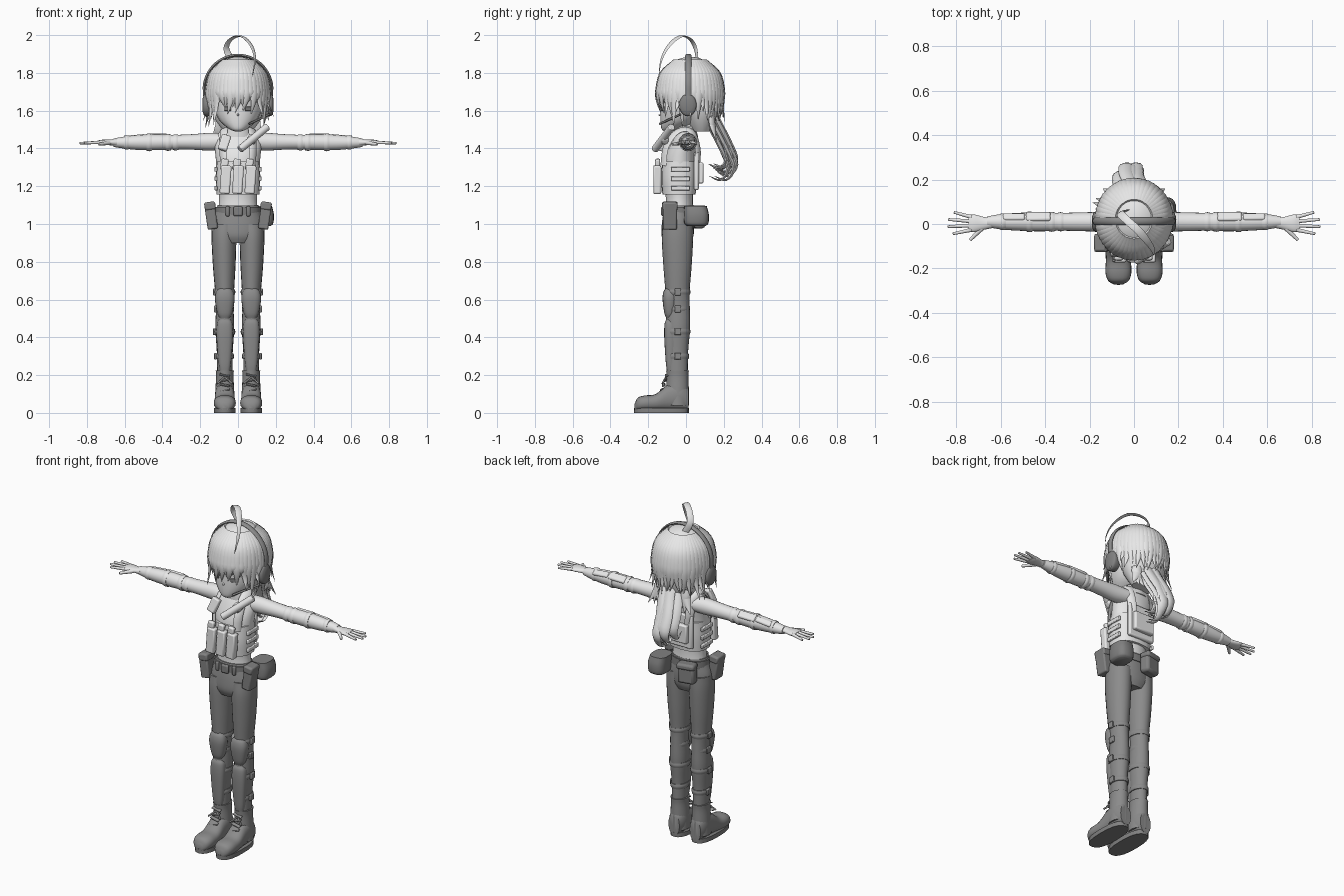
import bpy, bmesh, random
from math import sin, cos, pi, radians, copysign
from mathutils import Vector, Euler

random.seed(4)
default = bpy.data.objects.get("Cube")
if default:
    bpy.data.objects.remove(default, do_unlink=True)


def material(name, value):
    mat = bpy.data.materials.new(name)
    mat.use_nodes = True
    colour = (value, value, value, 1)
    mat.diffuse_color = colour
    mat.node_tree.nodes["Principled BSDF"].inputs["Base Color"].default_value = colour
    return mat


LIGHT = material("light grey", 0.8)
DARK = material("trouser grey", 0.26)
GEAR = material("gear grey", 0.22)


def finish(name, bm, mat, bevel=0, angle=50):
    """Turn a bmesh into a smooth shaded object."""
    bmesh.ops.recalc_face_normals(bm, faces=bm.faces[:])
    mesh = bpy.data.meshes.new(name)
    bm.to_mesh(mesh)
    bm.free()
    mesh.materials.append(mat)
    obj = bpy.data.objects.new(name, mesh)
    bpy.context.collection.objects.link(obj)
    if bevel:
        mod = obj.modifiers.new("Bevel", "BEVEL")
        mod.width, mod.segments = bevel, 2
    bpy.ops.object.select_all(action="DESELECT")
    obj.select_set(True)
    bpy.context.view_layer.objects.active = obj
    bpy.ops.object.shade_smooth_by_angle(angle=radians(angle))
    return obj


def skin(name, bodies, mat, angle=50):
    """Skin each body, a list of point rings, into a capped tube."""
    bm = bmesh.new()
    for rings in bodies:
        loops = [[bm.verts.new(p) for p in ring] for ring in rings]
        count = len(loops[0])
        for low, high in zip(loops, loops[1:]):
            for i in range(count):
                j = (i + 1) % count
                bm.faces.new((low[i], low[j], high[j], high[i]))
        bm.faces.new(loops[0])
        bm.faces.new(loops[-1])
    return finish(name, bm, mat, angle=angle)


def smooth(points, steps=4):
    """Sample a flowing curve through the points."""
    pts = [Vector(p) for p in points]
    pts = [pts[0] * 2 - pts[1]] + pts + [pts[-1] * 2 - pts[-2]]
    out = []
    for a, b, c, d in zip(pts, pts[1:], pts[2:], pts[3:]):
        for k in range(steps):
            t = k / steps
            out.append((b * 2 + (c - a) * t + (a * 2 - b * 5 + c * 4 - d) * t * t
                        + (b * 3 - a - c * 3 + d) * t ** 3) / 2)
    return out + [pts[-2]]


def loft(name, axis, sections, mat, power=1, count=20):
    """Sections are (position on axis, centre a, centre b, radius a, radius b)."""
    def bend(v):
        return copysign(abs(v) ** power, v)
    spots = smooth([s[:3] for s in sections])
    sizes = smooth([(s[3], s[4], 0) for s in sections])
    rings = []
    for (t, ca, cb), (ra, rb, _) in zip(spots, sizes):
        ring = []
        for i in range(count):
            turn = 2 * pi * i / count
            a, b = ca + ra * bend(cos(turn)), cb + rb * bend(sin(turn))
            ring.append({"x": (t, a, b), "y": (a, t, b), "z": (a, b, t)}[axis])
        rings.append(ring)
    return skin(name, [rings], mat)


def strand(points, width, thick, centre, taper=True):
    """Rings of a flat lock that faces away from the centre."""
    path, rings = smooth(points), []
    last = len(path) - 1
    for i, p in enumerate(path):
        along = (path[min(i + 1, last)] - path[max(i - 1, 0)]).normalized()
        across = along.cross(p - Vector(centre)).normalized()
        outward = across.cross(along)
        scale = min(1, 2.2 * (1 - i / last) + 0.04) if taper else 1
        rings.append([p + (across * cos(k * pi / 4) * width
                           + outward * sin(k * pi / 4) * thick) * scale for k in range(8)])
    return rings


def box(name, place, size, mat, turn=(0, 0, 0), bevel=0.008):
    bm = bmesh.new()
    bmesh.ops.create_cube(bm, size=1)
    bmesh.ops.scale(bm, vec=size, verts=bm.verts)
    obj = finish(name, bm, mat, bevel)
    obj.location = place
    obj.rotation_euler = Euler([radians(d) for d in turn])
    return obj


def rod(name, start, end, radius, mat, tip=None):
    start, end = Vector(start), Vector(end)
    bm = bmesh.new()
    bmesh.ops.create_cone(bm, segments=14, cap_ends=True, radius1=radius,
                          radius2=tip or radius, depth=(end - start).length)
    obj = finish(name, bm, mat, bevel=radius / 5)
    obj.location = (start + end) / 2
    obj.rotation_euler = (end - start).to_track_quat("Z", "Y").to_euler()
    return obj


# Head and face
loft("head", "z", [(1.49, 0, -.1, .015, .015), (1.505, 0, -.075, .05, .055), (1.55, 0, -.035, .1, .1),
                   (1.62, 0, -.01, .13, .125), (1.72, 0, .01, .14, .14), (1.8, 0, .02, .1, .1)], LIGHT)
rod("nose", (0, -.12, 1.585), (0, -.145, 1.575), .009, LIGHT, .003)
box("mouth", (0, -.125, 1.537), (.03, .008, .005), GEAR, bevel=.002)
for s in (1, -1):
    box("eye", (s * .055, -.122, 1.61), (.04, .009, .022), GEAR, (0, 0, s * 22), .003)

# Hair cap, fringe and layered locks
CROWN = Vector((0, .022, 1.71))


def on_head(turn, tilt, swell=1):
    return CROWN + Vector((.163 * sin(tilt) * sin(turn), -.172 * sin(tilt) * cos(turn),
                           .175 * cos(tilt))) * swell


skin("hair_cap", [[[on_head(k * pi / 12, radians(d)) for k in range(24)]
                   for d in range(2, 95, 8)]], LIGHT)
skin("back_hair", [[[(.15 * w * cos(k * pi / 10), .085 + .1 * w * sin(k * pi / 10), z)
                     for k in range(20)] for z, w in ((1.74, 1), (1.64, 1), (1.56, .85), (1.49, .5))]], LIGHT)
locks = []
for layer in range(2):
    for k in range(24):
        turn = (k + layer / 2) * pi / 12
        frontness = cos(turn)
        tip = random.uniform(1.5, 1.57) if frontness < .72 else random.uniform(1.575, 1.63)
        tip += layer * .03
        flick = random.uniform(.88, 1.12) if frontness < .72 else .9
        edge = on_head(turn, pi / 2, 1.01)
        low = Vector((edge.x, edge.y, (tip + edge.z) / 2))
        end = CROWN + (edge - CROWN) * flick
        end.z = tip
        end.x += random.uniform(-.02, .02)
        locks.append(strand([on_head(turn, .5, .99), on_head(turn, 1.05, 1.01), edge, low, end],
                            .026, .011, CROWN))
skin("hair_locks", locks, LIGHT)

# Loose tail of hair behind the neck
tail = []
for k in range(12):
    shift = Vector((random.uniform(-.05, .05), random.uniform(-.035, .02), random.uniform(-.02, .05)))
    path = [(0, .12, 1.6), (-.01, .17, 1.5), (-.03, .22, 1.4), (-.03, .25, 1.31),
            (-.03, .21, 1.25), (-.02, .15, 1.27)]
    tail.append(strand([Vector(p) + shift for p in path], .03, .012, (0, .05, 1.4)))
for s in (1, -1):
    for k in range(3):
        tail.append(strand([(s * .08, .13, 1.6), (s * .1, .14, 1.52), (s * (.06 + k * .04), .16, 1.44)],
                           .025, .012, (0, 0, 1.5)))
skin("hair_tail", tail, LIGHT)
skin("looped_forelock", [strand([(-.03, .06, 1.86), (-.062, .05, 1.93), (-.035, .02, 1.98), (.02, -.03, 1.993),
                                 (.07, -.09, 1.945), (.09, -.13, 1.87), (.075, -.145, 1.78)],
                                .018, .004, (0, -.03, 1.87))], LIGHT)

# Headset
arch = [(.18 * sin(a), .012, 1.71 + .183 * cos(a)) for a in [radians(d) for d in range(-100, 101, 20)]]
skin("headset_band", [strand(arch, .017, .008, CROWN, taper=False)], DARK)
for s in (1, -1):
    cup = loft("headset_cup", "x", [(s * x, .01, 1.63, r, r * 1.3) for x, r in
                                    ((.14, .044), (.165, .046), (.18, .042), (.188, .025))], GEAR)
rod("headset_microphone", (.165, -.03, 1.58), (.06, -.14, 1.53), .006, GEAR)

# Torso and neck
loft("neck", "z", [(1.44, 0, .01, .05, .048), (1.5, 0, .005, .042, .042), (1.58, 0, 0, .04, .04)], LIGHT)
loft("shirt", "z", [(1.07, 0, -.035, .105, .075), (1.14, 0, -.035, .1, .072), (1.24, 0, -.037, .11, .08),
                    (1.35, 0, -.03, .118, .082), (1.43, 0, -.01, .125, .068), (1.475, 0, .003, .11, .055),
                    (1.51, 0, .005, .05, .045)], LIGHT)
loft("collar", "z", [(1.46, 0, 0, .08, .065), (1.495, 0, -.005, .068, .06), (1.52, 0, -.005, .06, .056)], LIGHT)

# Vest with pouches and straps
loft("vest", "z", [(1.155, 0, -.037, .113, .088), (1.24, 0, -.037, .118, .094),
                   (1.33, 0, -.034, .115, .092)], LIGHT, power=.8)
box("back_plate", (0, .055, 1.28), (.17, .025, .2), LIGHT)
box("back_pack", (0, .075, 1.27), (.13, .035, .11), LIGHT)
for k in (-1, 0, 1):
    box("magazine_pouch", (k * .066, -.152, 1.235), (.054, .042, .15), LIGHT, (0, 4, 0))
    box("magazine", (k * .066 - .006, -.15, 1.315), (.04, .026, .06), LIGHT, (0, 8, 0))
for s in (1, -1):
    for z in (1.19, 1.24, 1.29):
        box("side_strap", (s * .117, -.03, z), (.015, .1, .024), LIGHT, bevel=.004)
    path = [(s * .075, -.12, 1.31), (s * .08, -.105, 1.41), (s * .075, -.045, 1.49),
            (s * .075, .03, 1.49), (s * .07, .062, 1.4), (s * .06, .06, 1.32)]
    skin("shoulder_strap", [strand(path, .024, .008, (0, -.02, 1.35), taper=False)], LIGHT)
box("chest_radio", (-.072, -.122, 1.43), (.05, .035, .085), LIGHT, (-15, 18, 0))
rod("chest_torch", (.01, -.165, 1.395), (.155, -.075, 1.515), .02, LIGHT)
box("torch_clip", (.075, -.11, 1.45), (.05, .035, .04), LIGHT, (0, 40, 0))

# Arms, sleeves and hands
for s in (1, -1):
    sleeve = [(.08, .05, .044), (.15, .045, .047), (.24, .042, .041), (.34, .04, .038), (.42, .043, .042),
              (.52, .04, .04), (.6, .034, .032), (.66, .024, .022)]
    loft("arm", "x", [(s * x, .01, 1.437 - x * .01, ry, rz) for x, ry, rz in sleeve], LIGHT)
    for x, size in ((.33, .043), (.37, .045), (.47, .047), (.59, .038)):
        loft("sleeve_band", "x", [(s * (x + d), .01, 1.432, size - e, size - e)
                                  for d, e in ((-.014, .003), (0, 0), (.014, .003))], LIGHT)
    box("elbow_pad", (s * .43, .03, 1.458), (.11, .045, .03), LIGHT, (-35, 0, 0))
    box("forearm_pad", (s * .54, .03, 1.455), (.1, .035, .025), LIGHT, (-35, s * 5, 0))
    loft("palm", "x", [(s * x, .003, 1.432, w, h) for x, w, h in
                       ((.64, .022, .02), (.68, .03, .015), (.72, .04, .014), (.745, .036, .009))], LIGHT)
    for k, reach in enumerate((.815, .838, .835, .81)):
        base = -.026 + k * .019
        rod("finger", (s * .73, base, 1.432), (s * reach, base * 1.7, 1.428), .0095, LIGHT, .006)
    rod("thumb", (s * .68, -.015, 1.43), (s * .737, -.072, 1.422), .012, LIGHT, .007)

# Trousers and belt
loft("hips", "z", [(.9, 0, -.045, .1, .07), (.94, 0, -.045, .135, .085), (1.0, 0, -.042, .138, .086),
                   (1.06, 0, -.04, .12, .08), (1.1, 0, -.037, .108, .076)], DARK)
loft("belt", "z", [(z, 0, -.038, .119, .084) for z in (1.045, 1.065, 1.09)], GEAR)
box("belt_buckle", (0, -.124, 1.067), (.05, .016, .05), GEAR)
for s in (1, -1):
    box("belt_clip", (s * .055, -.115, 1.067), (.022, .02, .055), GEAR, (0, 0, s * 15))
    box("holster", (s * .143, -.085, 1.045), (.055, .075, .145), GEAR, (0, s * 8, 0))
    box("holster_flap", (s * .148, -.085, 1.095), (.058, .082, .04), GEAR, (0, s * 8, 0))
loft("round_hip_pouch", "z", [(.99, .135, .055, .04, .05), (1.005, .135, .055, .052, .064),
                              (1.05, .135, .055, .055, .066), (1.095, .13, .05, .05, .06)], GEAR, power=.7)
box("back_pouch", (-.055, .065, 1.035), (.1, .06, .115), GEAR, (0, 0, 12), .015)
box("back_pouch_flap", (-.055, .07, 1.08), (.105, .065, .035), GEAR, (0, 0, 12), .012)

# Legs, pads and boots
for s in (1, -1):
    shape = [(1.0, .07, -.042, .068, .08), (.92, .074, -.045, .066, .083), (.78, .073, -.045, .06, .075),
             (.64, .071, -.045, .05, .064), (.56, .07, -.042, .046, .062), (.45, .07, -.042, .05, .064),
             (.32, .07, -.045, .042, .056), (.2, .07, -.045, .04, .054)]
    loft("leg", "z", [(z, s * x, y, rx, ry) for z, x, y, rx, ry in shape], DARK)
    loft("knee_pad", "z", [(z, s * .07, -.085, w, w * .75) for z, w in
                           ((.5, .026), (.53, .04), (.6, .052), (.64, .046), (.66, .03))], DARK, power=.8)
    loft("shin_guard", "z", [(z, s * .07, -.08, w, w * .8) for z, w in
                             ((.22, .026), (.27, .034), (.4, .044), (.47, .042), (.495, .03))], DARK, power=.7)
    for z, w in ((.64, .056), (.55, .05), (.43, .056), (.3, .049)):
        loft("leg_strap", "z", [(z + d, s * .07, -.044, w - e, w + .012 - e)
                                for d, e in ((-.014, .003), (0, 0), (.014, .003))], DARK)
        box("strap_buckle", (s * (.07 + w), -.044, z), (.014, .035, .036), DARK, bevel=.004)
    loft("boot_shaft", "z", [(.04, s * .07, -.045, .053, .06), (.12, s * .07, -.045, .05, .06),
                             (.19, s * .07, -.045, .046, .058), (.225, s * .07, -.045, .048, .06)], DARK)
    loft("boot_foot", "y", [(y, s * .07, h + .012, w, h) for y, w, h in
                            ((.014, .036, .06), (-.03, .05, .08), (-.1, .052, .068), (-.16, .056, .044),
                             (-.22, .058, .04), (-.255, .046, .034), (-.272, .02, .018))], DARK, power=.85)
    loft("boot_sole", "z", [(z, s * .07, -.13, .058, .145) for z in (0, .012, .026)], GEAR, power=.8)
    for k in range(5):
        box("boot_lace", (s * .07, -.135 + k * .008, .095 + k * .026), (.055, .02, .007), DARK,
            (25, 12 * (-1) ** k, 0), .003)
    for side in (1, -1):
        rod("lace_bow", (s * .07, -.105, .19), (s * .07 + side * .04, -.125, .155), .005, DARK)
